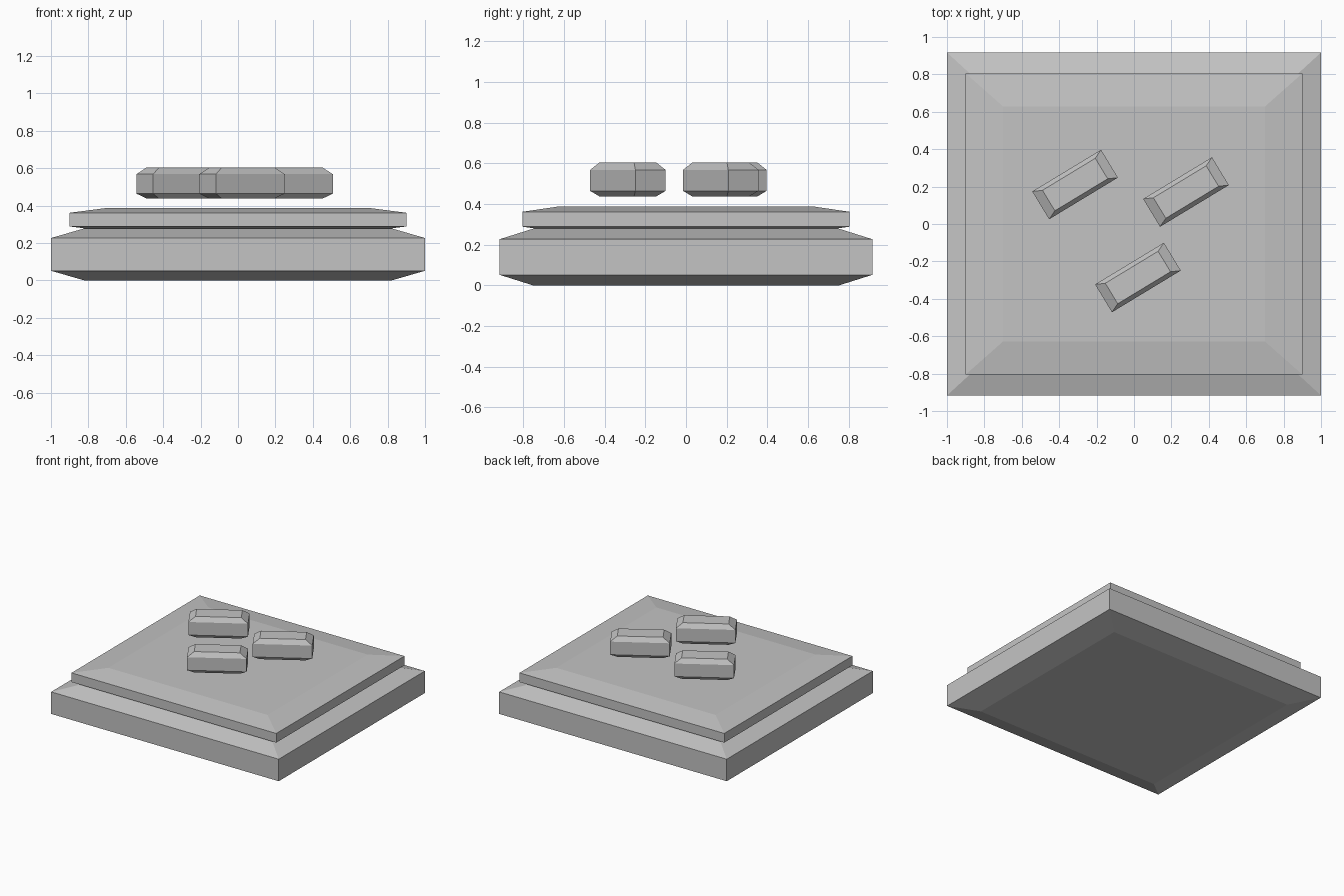
import bpy
import bmesh
from math import radians

cube = bpy.data.objects.get("Cube")
if cube:
    bpy.data.objects.remove(cube, do_unlink=True)

stone = bpy.data.materials.new("stone grey")
stone.use_nodes = True
colour = (0.55, 0.55, 0.55, 1)
stone.diffuse_color = colour
stone.node_tree.nodes["Principled BSDF"].inputs["Base Color"].default_value = colour


def chamfered_block(name, half, inset, levels, location=(0, 0), angle=0):
    """Box whose bottom and top rims are drawn in by the inset."""
    bm = bmesh.new()
    rings = []
    for z, k in zip(levels, (1, 0, 0, 1)):
        x, y = half[0] - k * inset[0], half[1] - k * inset[1]
        corners = ((-x, -y), (x, -y), (x, y), (-x, y))
        rings.append([bm.verts.new((*c, z)) for c in corners])
    for low, high in zip(rings, rings[1:]):
        for i in range(4):
            j = (i + 1) % 4
            bm.faces.new((low[i], low[j], high[j], high[i]))
    bm.faces.new(rings[0][::-1])
    bm.faces.new(rings[-1])
    mesh = bpy.data.meshes.new(name)
    bm.to_mesh(mesh)
    bm.free()
    mesh.materials.append(stone)
    obj = bpy.data.objects.new(name, mesh)
    obj.location = (*location, 0)
    obj.rotation_euler.z = radians(angle)
    bpy.context.collection.objects.link(obj)


# Stepped plinth
chamfered_block("lower_slab", (1, 0.917), (0.18, 0.165), (0, 0.052, 0.227, 0.279))
chamfered_block("upper_slab", (0.9, 0.805), (0.2, 0.177), (0.263, 0.289, 0.362, 0.388))

# Three slanted bars floating above the plinth
for name, spot in (("left_bar", (0.278, 0.171)),
                   ("right_bar", (-0.315, 0.211)),
                   ("front_bar", (0.021, -0.286))):
    chamfered_block(name, (0.215, 0.087), (0.05, 0.023),
                    (0.438, 0.465, 0.568, 0.604), spot, 31.2)
